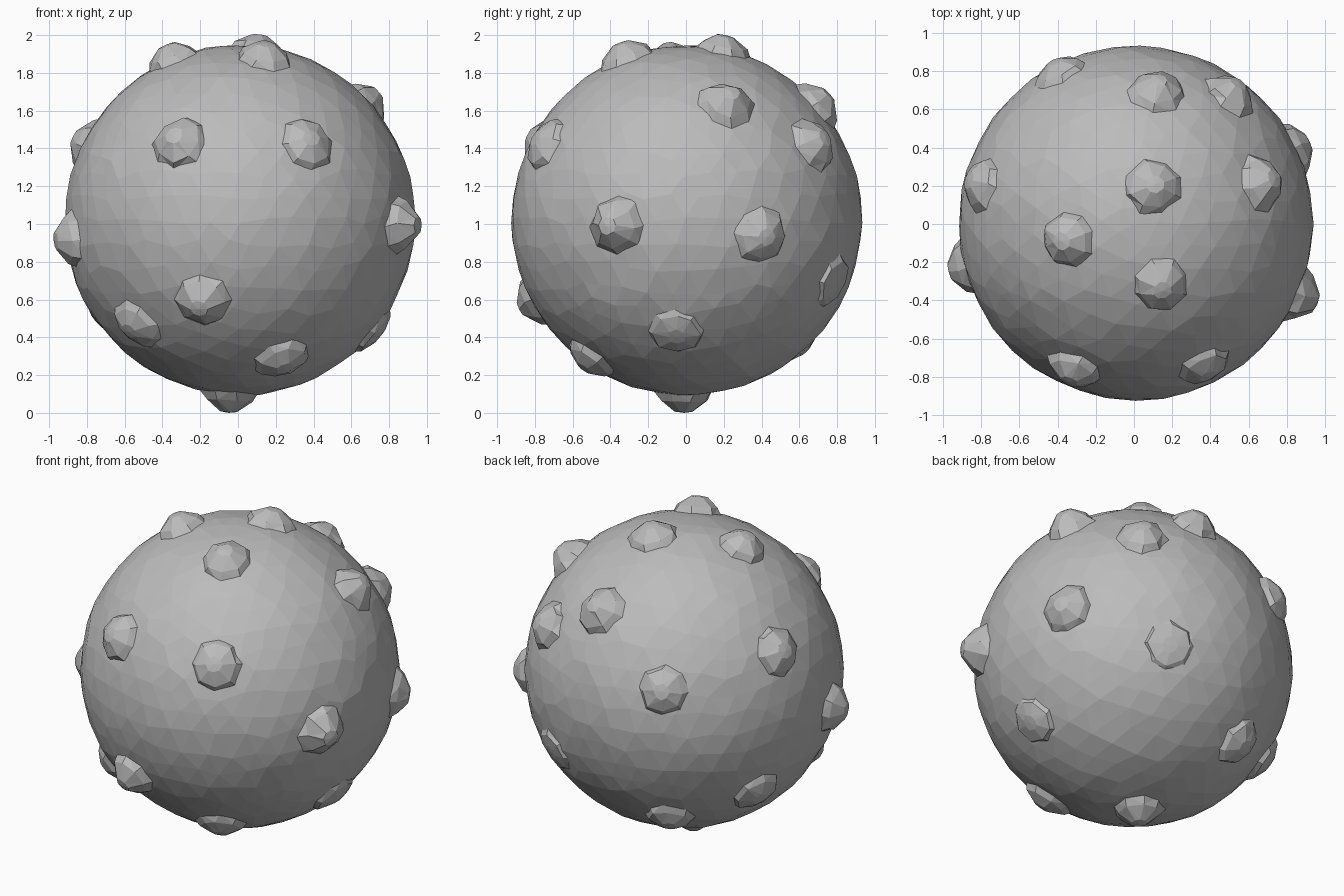
import bpy, bmesh, math, random
from mathutils import Vector

random.seed(4)
cube = bpy.data.objects.get("Cube")
if cube:
    bpy.data.objects.remove(cube, do_unlink=True)

CENTRE = Vector((0.01, 0.005, 1.02))
RADIUS = 0.928

grey = bpy.data.materials.new("stone_grey")
grey.use_nodes = True
colour = (0.5, 0.5, 0.5, 1)
grey.diffuse_color = colour
grey.node_tree.nodes["Principled BSDF"].inputs["Base Color"].default_value = colour


def finish(bm, name):
    """Turn a bmesh into a flat-shaded grey object."""
    bmesh.ops.recalc_face_normals(bm, faces=bm.faces)
    mesh = bpy.data.meshes.new(name)
    bm.to_mesh(mesh)
    bm.free()
    mesh.materials.append(grey)
    obj = bpy.data.objects.new(name, mesh)
    bpy.context.collection.objects.link(obj)
    return obj


def wobble(amount):
    return Vector([random.uniform(-amount, amount) for _ in range(3)])


# Faceted ball: vertices slide along the surface for an uneven, hand-cut mesh
bm = bmesh.new()
bmesh.ops.create_icosphere(bm, subdivisions=4, radius=RADIUS)
for v in bm.verts:
    v.co = (v.co + wobble(0.022)).normalized() * (RADIUS + random.uniform(-0.004, 0.004))
ball = finish(bm, "ball")
ball.location = CENTRE


# Blunt eight-sided stud: wide foot, steep flank, small faceted tip
def stud(name, tip):
    tip = Vector(tip) - CENTRE
    rise = tip.length - RADIUS
    turn = tip.to_track_quat('Z', 'Y')
    bm = bmesh.new()
    rings = []
    for width, height, sides in ((0.165, -0.035, 8), (0.125, rise * 0.3, 8), (0.048, rise * 0.93, 8)):
        ring = []
        for i in range(sides):
            a = math.tau * (i + random.uniform(-0.15, 0.15)) / sides
            r = width * random.uniform(0.92, 1.08)
            ring.append(bm.verts.new((r * math.cos(a), r * math.sin(a), RADIUS + height)))
        rings.append(ring)
    for low, high in zip(rings, rings[1:]):
        for i in range(8):
            j = (i + 1) % 8
            bm.faces.new((low[i], low[j], high[j], high[i]))
    peak = bm.verts.new((0, 0, RADIUS + rise))
    for i in range(8):
        bm.faces.new((rings[-1][i], rings[-1][(i + 1) % 8], peak))
    bm.faces.new(rings[0][::-1])
    bmesh.ops.triangulate(bm, faces=[f for f in bm.faces if len(f.verts) == 4])
    for v in bm.verts:
        v.co = turn @ v.co
    obj = finish(bm, name)
    obj.location = CENTRE


# Tip of every stud
tips = {
    "front_upper_right": (-0.34, -0.83, 1.47), "front_upper_left": (0.39, -0.80, 1.46),
    "front_lower_right": (-0.21, -0.88, 0.55), "front_bottom": (0.25, -0.54, 0.23),
    "right_bottom": (-0.58, -0.53, 0.43), "right_middle": (-0.97, -0.25, 0.91),
    "left_middle": (0.96, -0.42, 0.99), "right_upper": (-0.87, 0.23, 1.46),
    "top_right": (-0.38, -0.09, 1.95), "top_front": (0.15, -0.35, 1.96),
    "top_back": (0.11, 0.21, 2.0), "left_upper": (0.74, 0.24, 1.70),
    "back_left_upper": (0.55, 0.74, 1.46), "back_upper": (0.13, 0.76, 1.69),
    "left_back": (0.92, 0.43, 0.93), "back_left_lower": (0.40, 0.80, 0.68),
    "left_bottom": (0.75, -0.05, 0.40), "back_bottom": (-0.32, 0.63, 0.33),
    "bottom": (-0.05, -0.01, 0.0), "back_right": (-0.42, 0.85, 1.31),
    "right_back_lower": (-0.76, 0.33, 0.51),
}
for place, tip in tips.items():
    stud("stud_" + place, tip)
